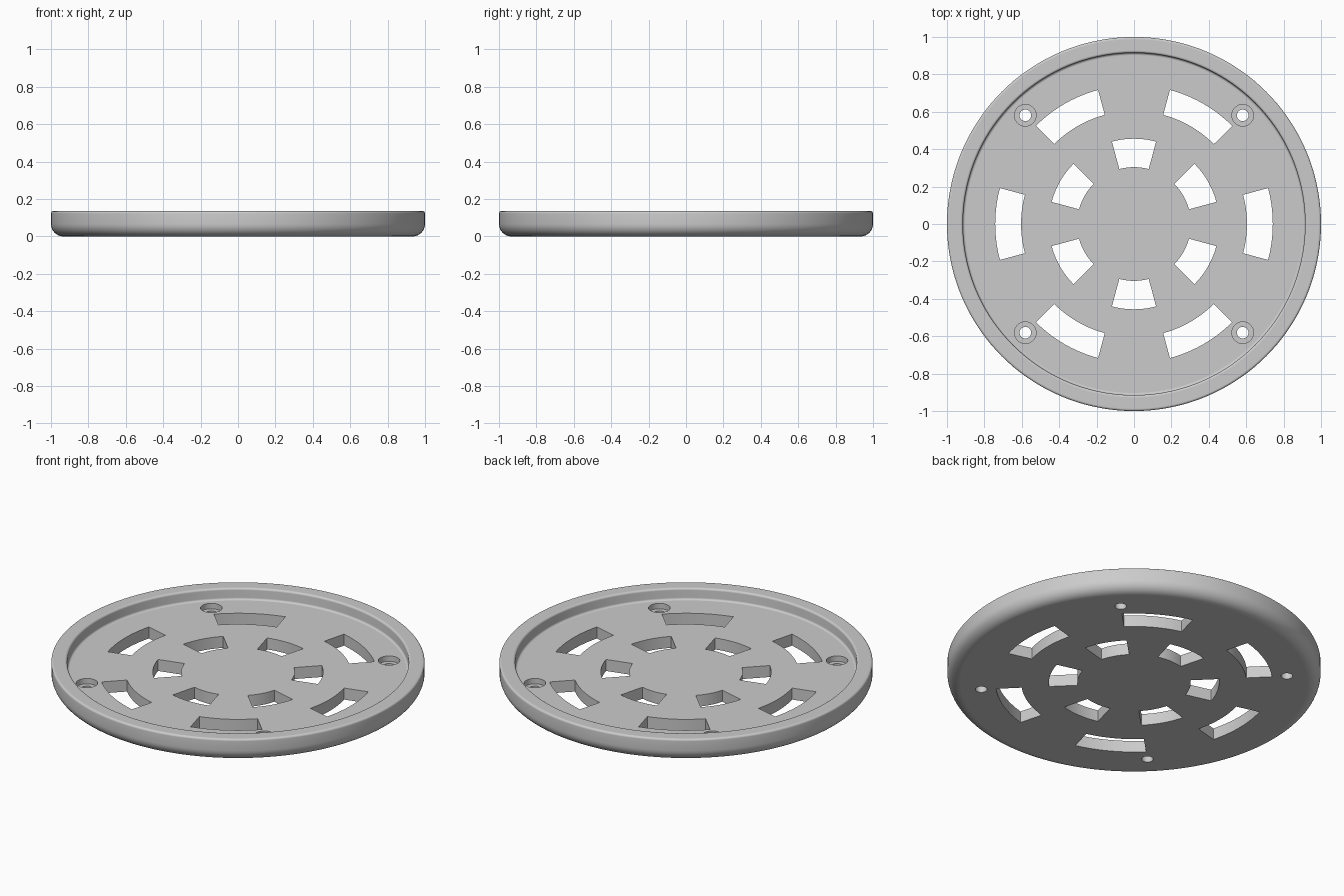
import bpy, bmesh, math
from mathutils import Vector

if "Cube" in bpy.data.objects:
    bpy.data.objects.remove(bpy.data.objects["Cube"])

H, FLOOR = 0.135, 0.068          # rim height and floor thickness


def arc(cx, cz, r, a0, a1, n):
    """Points (radius, z) of a fillet."""
    return [(cx + r * math.cos(math.radians(a0 + (a1 - a0) * i / n)),
             cz + r * math.sin(math.radians(a0 + (a1 - a0) * i / n))) for i in range(n + 1)]


def lathe(bm, profile, steps, cx=0, cy=0):
    """Revolve a profile and close both ends with flat caps."""
    rings = []
    for r, z in profile:
        rings.append([bm.verts.new((cx + r * math.cos(2 * math.pi * i / steps),
                                    cy + r * math.sin(2 * math.pi * i / steps), z))
                      for i in range(steps)])
    for a, b in zip(rings, rings[1:]):
        for i in range(steps):
            j = (i + 1) % steps
            bm.faces.new((a[i], a[j], b[j], b[i]))
    bm.faces.new(rings[0])
    bm.faces.new(rings[-1])


def slot(bm, r0, r1, centre, half=15, n=10):
    """Prism shaped like a ring sector."""
    angles = [math.radians(centre - half + 2 * half * i / n) for i in range(n + 1)]
    outline = [(r1 * math.cos(a), r1 * math.sin(a)) for a in angles]
    outline += [(r0 * math.cos(a), r0 * math.sin(a)) for a in reversed(angles)]
    face = bm.faces.new([bm.verts.new((x, y, -0.1)) for x, y in outline])
    ext = bmesh.ops.extrude_face_region(bm, geom=[face])
    bmesh.ops.translate(bm, vec=Vector((0, 0, 0.4)),
                        verts=[v for v in ext["geom"] if isinstance(v, bmesh.types.BMVert)])


def make_object(name, bm):
    bmesh.ops.recalc_face_normals(bm, faces=bm.faces)
    mesh = bpy.data.meshes.new(name)
    bm.to_mesh(mesh)
    bm.free()
    ob = bpy.data.objects.new(name, mesh)
    bpy.context.collection.objects.link(ob)
    return ob


# Round tray: rounded underside, softened rim, filleted floor
profile = arc(0.933, 0.067, 0.067, -90, 0, 10)
profile += arc(0.988, H - 0.012, 0.012, 0, 90, 6)
profile += arc(0.927, H - 0.012, 0.012, 90, 180, 6)
profile += arc(0.903, FLOOR + 0.012, 0.012, 0, -90, 6)
bm = bmesh.new()
lathe(bm, profile, 144)
tray = make_object("drain_tray", bm)

grey = bpy.data.materials.new("light grey")
grey.diffuse_color = (0.6, 0.6, 0.6, 1)
grey.use_nodes = True
grey.node_tree.nodes["Principled BSDF"].inputs["Base Color"].default_value = grey.diffuse_color
tray.data.materials.append(grey)

# Cutters: two rings of slots and four counterbored screw holes
bm = bmesh.new()
for k in range(6):
    slot(bm, 0.604, 0.742, 60 * k)
    slot(bm, 0.304, 0.456, 60 * k + 30)
for sx in (-1, 1):
    for sy in (-1, 1):
        lathe(bm, [(0.031, -0.1), (0.031, 0.036), (0.058, 0.036), (0.058, 0.3)],
              32, 0.581 * sx, 0.581 * sy)
cutter = make_object("slot_cutter", bm)
cutter.hide_render = True

cut = tray.modifiers.new("slots", "BOOLEAN")
cut.operation = "DIFFERENCE"
cut.solver = "EXACT"
cut.object = cutter
bpy.context.view_layer.objects.active = tray
tray.select_set(True)
cutter.select_set(False)
bpy.ops.object.modifier_apply(modifier=cut.name)
bpy.data.objects.remove(cutter)

# Smooth fillets and walls, flat level faces
bpy.ops.object.shade_smooth_by_angle(angle=math.radians(30))
for p in tray.data.polygons:
    if abs(p.normal.z) > 0.999:
        p.use_smooth = False
